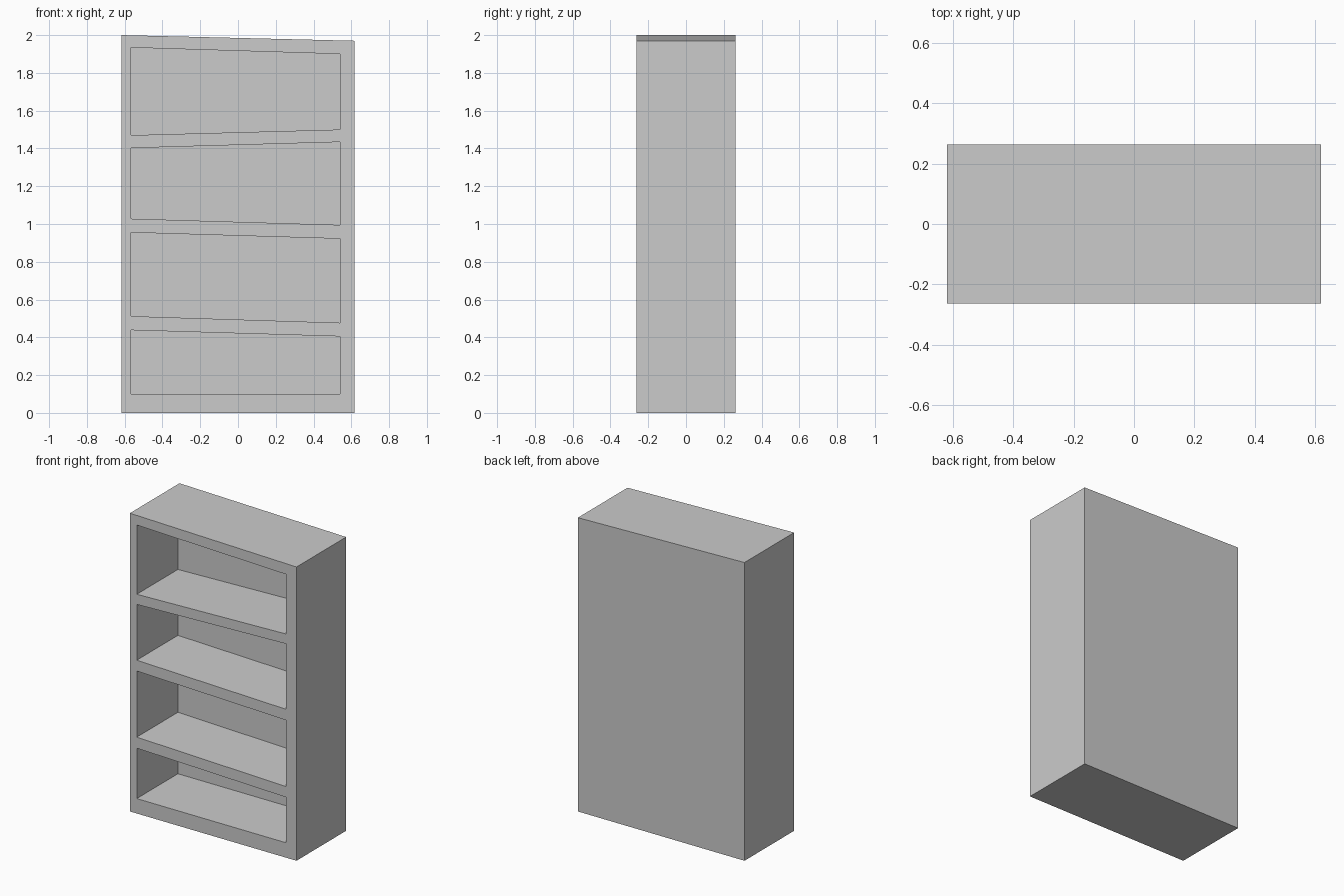
import bpy
import bmesh

if "Cube" in bpy.data.objects:
    bpy.data.objects.remove(bpy.data.objects["Cube"])

HALF_W, HALF_D = 0.618, 0.263      # outer half width and half depth
LEFT, RIGHT = -0.567, 0.54         # sides of every compartment
BACK = 0.173                       # inner face of the back panel


def add_prism(bm, outline, y0, y1):
    """Extrude an (x, z) outline from y0 to y1."""
    face = bm.faces.new([bm.verts.new((x, y0, z)) for x, z in outline])
    ext = bmesh.ops.extrude_face_region(bm, geom=[face])["geom"]
    verts = [g for g in ext if isinstance(g, bmesh.types.BMVert)]
    bmesh.ops.translate(bm, verts=verts, vec=(0, y1 - y0, 0))


def make_object(name, prisms):
    bm = bmesh.new()
    for outline, y0, y1 in prisms:
        add_prism(bm, outline, y0, y1)
    bmesh.ops.recalc_face_normals(bm, faces=bm.faces)
    mesh = bpy.data.meshes.new(name)
    bm.to_mesh(mesh)
    bm.free()
    obj = bpy.data.objects.new(name, mesh)
    bpy.context.collection.objects.link(obj)
    return obj


# Bookcase body with a sloping top
body = [(-HALF_W, 0), (HALF_W, 0), (HALF_W, 1.97), (-HALF_W, 2.0)]
bookcase = make_object("bookcase", [(body, -HALF_D, HALF_D)])

# Crooked compartments: bottom left, bottom right, top right, top left heights
compartments = [
    (0.10, 0.10, 0.405, 0.438),
    (0.512, 0.477, 0.922, 0.955),
    (1.028, 0.995, 1.434, 1.402),
    (1.47, 1.50, 1.90, 1.934),
]
cutter = make_object("compartment_cutter", [
    ([(LEFT, bl), (RIGHT, br), (RIGHT, tr), (LEFT, tl)], -HALF_D - 0.1, BACK)
    for bl, br, tr, tl in compartments])
cutter.hide_render = True

# Carve the compartments, then discard the cutter
mod = bookcase.modifiers.new("compartments", "BOOLEAN")
mod.operation = "DIFFERENCE"
mod.solver = "EXACT"
mod.object = cutter
bpy.context.view_layer.objects.active = bookcase
bookcase.select_set(True)
bpy.ops.object.modifier_apply(modifier=mod.name)
bpy.data.objects.remove(cutter)
